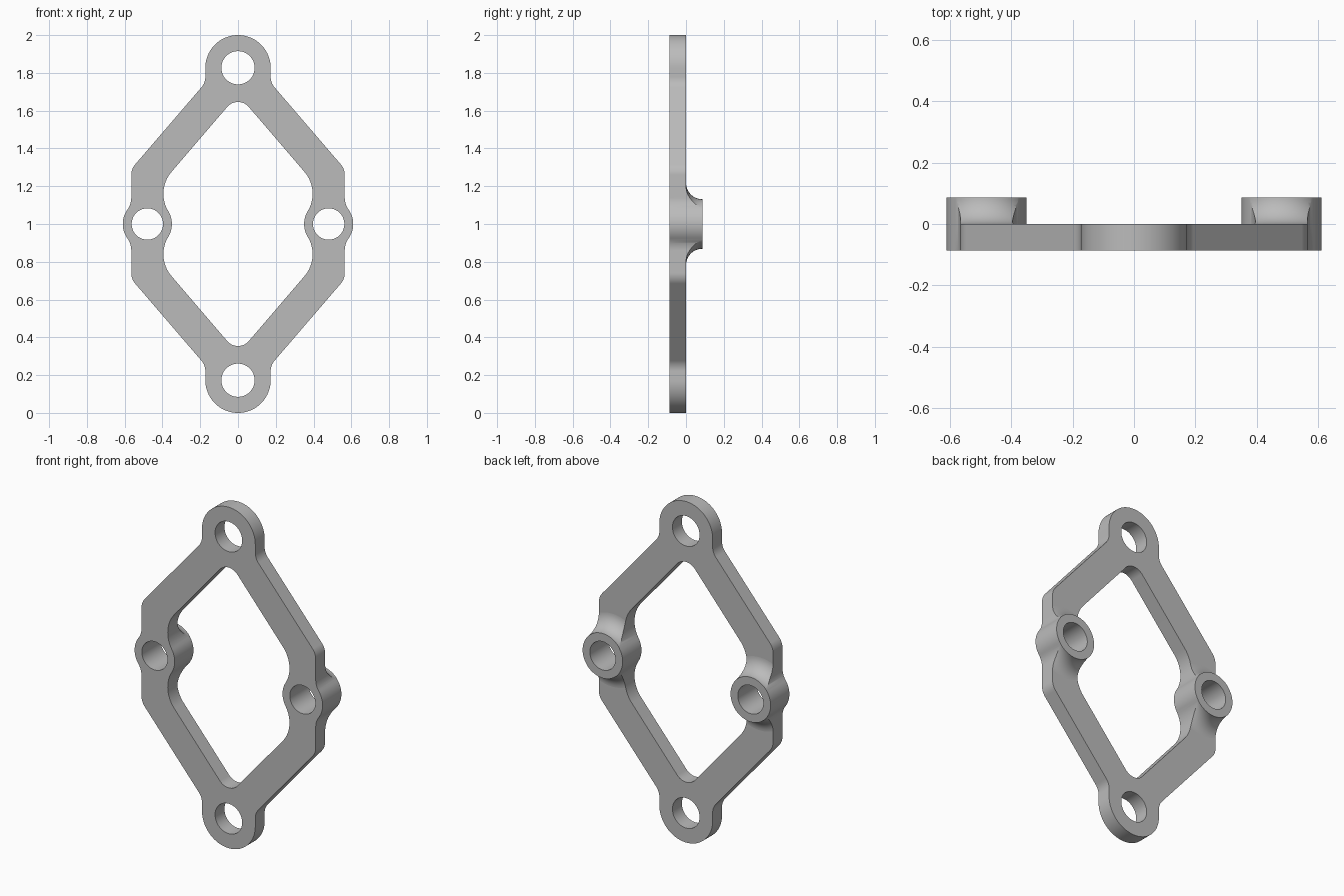
import bpy, bmesh
from math import sin, cos, radians
from mathutils import Vector

cube = bpy.data.objects.get("Cube")
if cube:
    bpy.data.objects.remove(cube)

HALF = 0.087             # half of the total depth; the plate fills the front half
SIDE, BOSS_R, HOLE_R = 0.48, 0.13, 0.083
END, END_R, END_HOLE_R = 0.827, 0.173, 0.088
SLOPE = 40.7             # direction of the diagonal bars' normals


def arc(cx, cz, r, a0, a1, n=12):
    steps = [radians(a0 + (a1 - a0) * i / n) for i in range(n + 1)]
    return [(cx + r * cos(a), cz + r * sin(a)) for a in steps]


def four_way(q):
    """Mirror a quarter outline across both axes into a closed loop."""
    return (q + [(-x, z) for x, z in q[-2::-1]]
            + [(-x, -z) for x, z in q[1:]]
            + [(x, -z) for x, z in q[-2:0:-1]])


def new_object(name, bm):
    bmesh.ops.recalc_face_normals(bm, faces=bm.faces)
    mesh = bpy.data.meshes.new(name)
    bm.to_mesh(mesh)
    bm.free()
    ob = bpy.data.objects.new(name, mesh)
    bpy.context.collection.objects.link(ob)
    return ob


def cut(target, tool):
    mod = target.modifiers.new("cut", 'BOOLEAN')
    mod.operation, mod.solver, mod.object = 'DIFFERENCE', 'EXACT', tool
    bpy.context.view_layer.objects.active = target
    bpy.ops.object.modifier_apply(modifier=mod.name)
    bpy.data.objects.remove(tool)


# Frame outline: side boss, blend, corner, neck, rounded end
outer = four_way(arc(SIDE, 0, BOSS_R, 0, 35.7)
                 + arc(0.675, 0.14, 0.11, 215.7, 180)
                 + arc(0.48, 0.26, 0.085, 0, SLOPE)
                 + arc(0.258, 0.779, 0.085, 180 + SLOPE, 180)
                 + arc(0, END, END_R, 0, 90, 24))

# Window outline: side boss, wide corner, rounded tip
inner = four_way(arc(SIDE, 0, BOSS_R, 180, 148.6)
                 + arc(0.218, 0.16, 0.177, -31.4, SLOPE, 18)
                 + arc(0, 0.571, 0.075, SLOPE, 90))

loops = [outer, inner]
for s in (1, -1):
    loops.append(arc(s * SIDE, 0, HOLE_R, 0, 360, 64)[:-1])
    loops.append(arc(0, s * END, END_HOLE_R, 0, 360, 64)[:-1])

# Full-depth blank of the frame
bm = bmesh.new()
for pts in loops:
    vs = [bm.verts.new((x, -HALF, z + 1)) for x, z in pts]
    for a, b in zip(vs, vs[1:] + vs[:1]):
        bm.edges.new((a, b))
bmesh.ops.remove_doubles(bm, verts=bm.verts, dist=0.0005)
bmesh.ops.triangle_fill(bm, use_beauty=True, edges=bm.edges, normal=(0, -1, 0))
ext = bmesh.ops.extrude_face_region(bm, geom=bm.faces[:])
bmesh.ops.translate(bm, vec=(0, 2 * HALF, 0),
                    verts=[g for g in ext["geom"] if isinstance(g, bmesh.types.BMVert)])
frame = new_object("mounting_frame", bm)

# Slab that clears the rear half, leaving flared bosses
bm = bmesh.new()
bmesh.ops.create_cube(bm, size=2)
for v in bm.verts:
    v.co = (v.co.x, 0.1 + 0.1 * v.co.y, 1 + 1.2 * v.co.z)
slab = new_object("rear_cutter", bm)

flare = [(0, 0.3), (BOSS_R + 0.001, 0.3)]
for i in range(17):
    a = radians(85 * i / 16)
    flare.append((BOSS_R + 0.001 + HALF * (1 - cos(a)), HALF * (1 - sin(a))))
flare += [(0.33, -0.01), (0.33, -0.1), (0, -0.1)]

for s in (1, -1):
    bm = bmesh.new()
    c = Vector((s * SIDE, 0, 1))
    vs = [bm.verts.new(c + Vector((r, y, 0))) for r, y in flare]
    es = [bm.edges.new(p) for p in zip(vs, vs[1:])]
    bmesh.ops.spin(bm, geom=vs + es, cent=c, axis=(0, 1, 0),
                   angle=radians(360), steps=72)
    bmesh.ops.remove_doubles(bm, verts=bm.verts, dist=0.0001)
    cut(slab, new_object("boss_flare", bm))
cut(frame, slab)

# Plain grey finish
grey = bpy.data.materials.new("plain_grey")
grey.use_nodes = True
colour = (0.5, 0.5, 0.5, 1)
grey.diffuse_color = colour
grey.node_tree.nodes["Principled BSDF"].inputs["Base Color"].default_value = colour
frame.data.materials.clear()
frame.data.materials.append(grey)

# Smooth curved walls, with crisp borders around the flat faces
bpy.ops.object.select_all(action='DESELECT')
frame.select_set(True)
bpy.context.view_layer.objects.active = frame
bpy.ops.object.shade_smooth_by_angle(angle=radians(30))
bm = bmesh.new()
bm.from_mesh(frame.data)
for e in bm.edges:
    flat = [abs(f.normal.y) > 0.9999 for f in e.link_faces]
    if any(flat) and not all(flat):
        e.smooth = False
bm.to_mesh(frame.data)
bm.free()
